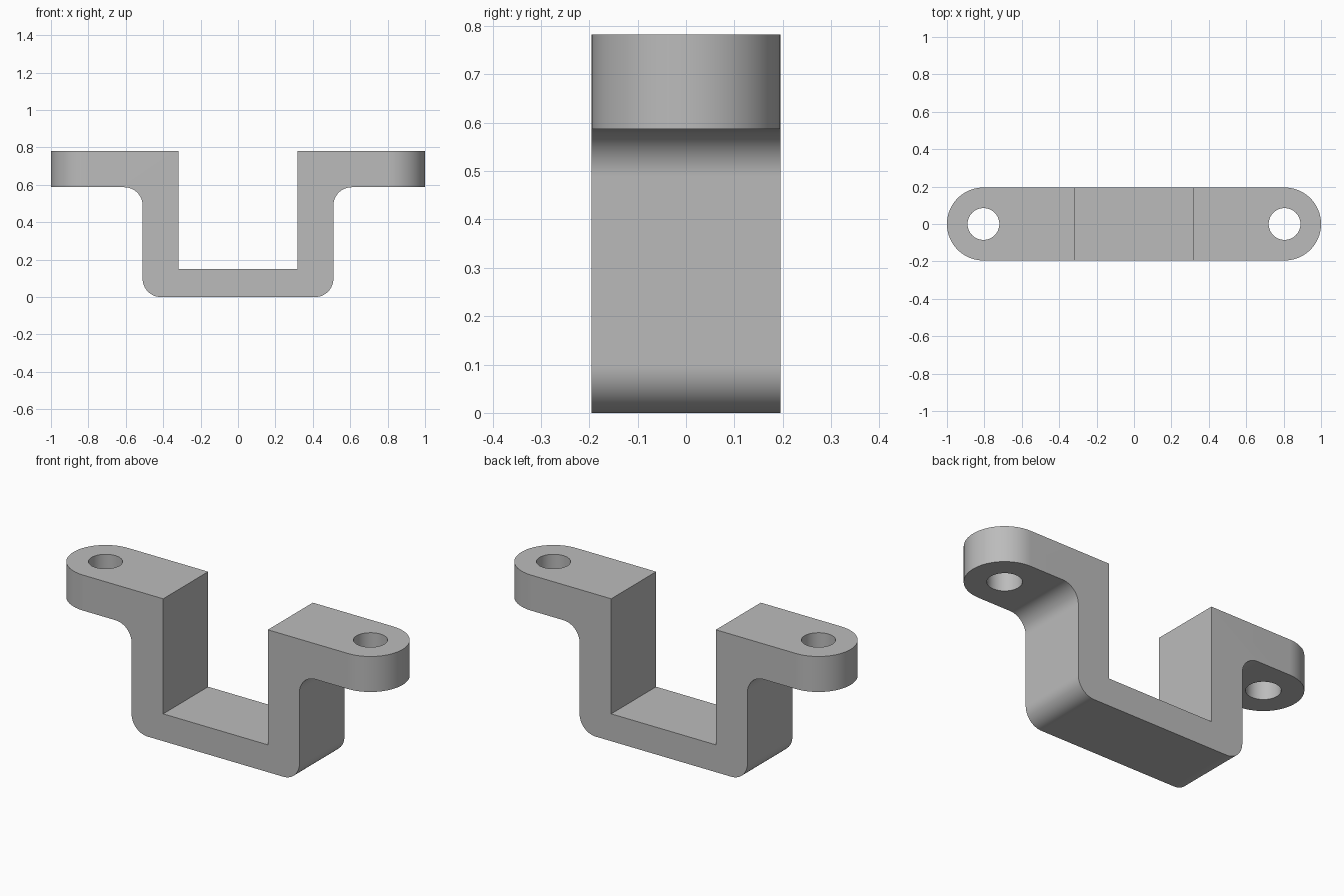
import bpy, bmesh
from math import sin, cos, pi
from mathutils import Vector

cube = bpy.data.objects.get("Cube")
if cube:
    bpy.data.objects.remove(cube)

HALF_W = 0.195           # half depth, also the radius of the rounded ends
HOLE_X, HOLE_R = 0.805, 0.085
INNER, OUTER = 0.318, 0.51
TOP, EAR_BOTTOM, FLOOR = 0.782, 0.587, 0.15
FILLET = 0.098

grey = bpy.data.materials.new("plain grey")
grey.use_nodes = True
grey.diffuse_color = (0.5, 0.5, 0.5, 1)
grey.node_tree.nodes["Principled BSDF"].inputs["Base Color"].default_value = grey.diffuse_color


def arc(cx, cy, r, start, end, steps):
    angles = [start + (end - start) * i / steps for i in range(steps + 1)]
    return [(cx + r * cos(a), cy + r * sin(a)) for a in angles]


def prism(name, outline, place, depth):
    """Extrude a closed outline, mapped into space by place, along depth."""
    bm = bmesh.new()
    face = bm.faces.new([bm.verts.new(place(u, v)) for u, v in outline])
    new = bmesh.ops.extrude_face_region(bm, geom=[face])["geom"]
    bmesh.ops.translate(bm, vec=depth, verts=[g for g in new if isinstance(g, bmesh.types.BMVert)])
    bmesh.ops.recalc_face_normals(bm, faces=bm.faces)
    mesh = bpy.data.meshes.new(name)
    bm.to_mesh(mesh)
    bm.free()
    mesh.materials.append(grey)
    obj = bpy.data.objects.new(name, mesh)
    bpy.context.collection.objects.link(obj)
    return obj


def cut(target, cutter, operation):
    mod = target.modifiers.new(operation.lower(), "BOOLEAN")
    mod.operation, mod.object, mod.solver = operation, cutter, "EXACT"
    bpy.context.view_layer.objects.active = target
    bpy.ops.object.modifier_apply(modifier=mod.name)
    bpy.data.objects.remove(cutter)


# Right half of the side profile, mirrored to close the U shape with ears
half = [(INNER, FLOOR), (INNER, TOP), (1.1, TOP), (1.1, EAR_BOTTOM)]
half += arc(OUTER + FILLET, EAR_BOTTOM - FILLET, FILLET, pi / 2, pi, 16)
half += arc(OUTER - FILLET, FILLET, FILLET, 0, -pi / 2, 16)
profile = half + [(-x, z) for x, z in reversed(half)]
bracket = prism("bracket", profile, lambda x, z: (x, -0.3, z), Vector((0, 0.6, 0)))


# Trim to the round-ended plan shape
def upright(x, y):
    return (x, y, -0.2)


tall = Vector((0, 0, 1.2))
plan = arc(HOLE_X, 0, HALF_W, -pi / 2, pi / 2, 40) + arc(-HOLE_X, 0, HALF_W, pi / 2, 3 * pi / 2, 40)
cut(bracket, prism("plan_cutter", plan, upright, tall), "INTERSECT")

# Screw hole through each ear
for side in (-1, 1):
    circle = arc(side * HOLE_X, 0, HOLE_R, 0, 2 * pi, 48)[:-1]
    cut(bracket, prism("hole_cutter", circle, upright, tall), "DIFFERENCE")

bpy.ops.object.select_all(action="DESELECT")
bracket.select_set(True)
bpy.context.view_layer.objects.active = bracket
bpy.ops.object.shade_smooth_by_angle(angle=pi / 6)
